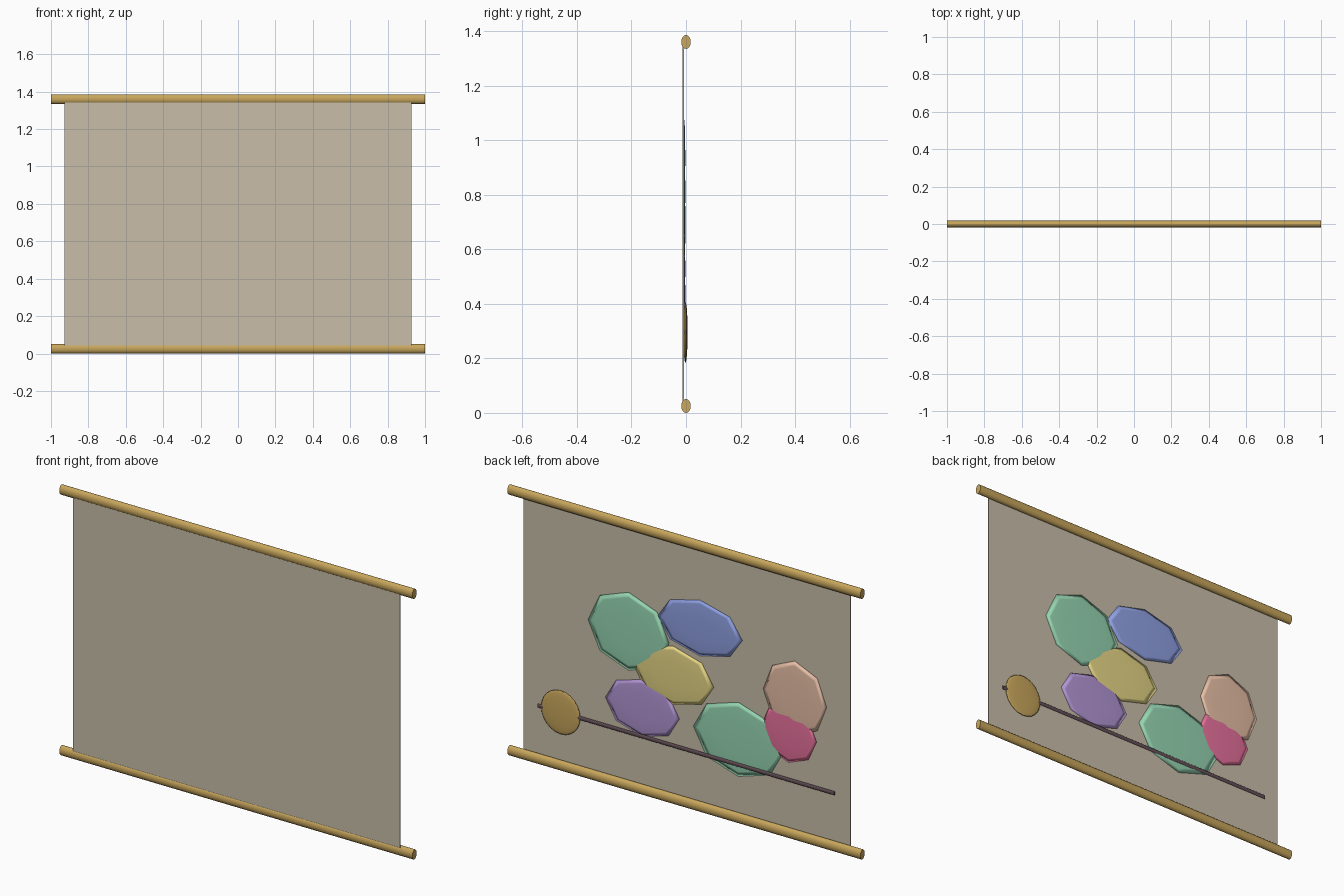
import bpy, math

if "Cube" in bpy.data.objects:
    bpy.data.objects.remove(bpy.data.objects["Cube"])


def srgb(r, g, b):
    lin = lambda c: c / 12.92 if c <= 0.04045 else ((c + 0.055) / 1.055) ** 2.4
    return tuple(lin(c / 255) for c in (r, g, b)) + (1.0,)


def material(name, *rgb):
    m = bpy.data.materials.new(name)
    m.diffuse_color = srgb(*rgb)
    m.use_nodes = True
    m.node_tree.nodes["Principled BSDF"].inputs["Base Color"].default_value = m.diffuse_color
    return m


gold = material("gold", 200, 166, 92)
cloth = material("beige_cloth", 200, 190, 170)
wood = material("dark_wood", 100, 80, 88)
mint = material("mint", 150, 213, 178)
blue = material("soft_blue", 143, 160, 226)
yellow = material("soft_yellow", 230, 214, 134)
purple = material("lilac", 178, 149, 212)
peach = material("peach", 240, 198, 172)
pink = material("rose", 233, 114, 158)


def finish(name, mat, smooth_angle=None):
    o = bpy.context.object
    o.name = name
    o.data.materials.append(mat)
    bpy.ops.object.transform_apply(location=False, rotation=True, scale=True)
    if smooth_angle:
        bpy.ops.object.shade_smooth_by_angle(angle=math.radians(smooth_angle))
    return o


def bar(name, mat, z, length, ry, rz, y=0.0, sides=16):
    """Bar along x with an oval section."""
    bpy.ops.mesh.primitive_cylinder_add(vertices=sides, radius=1, depth=length,
                                        location=(0, y, z), rotation=(0, math.pi / 2, 0))
    o = bpy.context.object
    o.scale = (rz, ry, 1)
    return finish(name, mat, 50)


def lens(name, mat, x, z, rx, rz, y, ry, segments, rings):
    """Flattened sphere whose pole points backwards."""
    bpy.ops.mesh.primitive_uv_sphere_add(segments=segments, ring_count=rings, radius=1,
                                         location=(x, y, z), rotation=(math.pi / 2, 0, 0))
    o = bpy.context.object
    o.scale = (rx, rz, ry)
    finish(name, mat)
    bpy.ops.object.shade_smooth()


# Hanging cloth
bpy.ops.mesh.primitive_cube_add(size=1, location=(0, -0.010, 0.693))
bpy.context.object.scale = (1.855, 0.004, 1.33)
finish("cloth_panel", cloth)

# Top and bottom rollers
bar("top_roller", gold, 1.36, 2.0, 0.0175, 0.0255)
bar("bottom_roller", gold, 0.0255, 2.0, 0.0175, 0.0255)

# Eight-sided petals on the back: x, z, half width, half height
petals = [
    ("upper_mint_petal", mint, 0.33, 0.81, 0.23, 0.20),
    ("blue_petal", blue, -0.075, 0.935, 0.24, 0.143),
    ("yellow_petal", yellow, 0.077, 0.652, 0.23, 0.15),
    ("lilac_petal", purple, 0.252, 0.438, 0.21, 0.146),
    ("lower_mint_petal", mint, -0.292, 0.423, 0.255, 0.19),
    ("peach_petal", peach, -0.612, 0.72, 0.18, 0.19),
    ("rose_petal", pink, -0.577, 0.528, 0.158, 0.147),
]
for name, mat, x, z, rx, rz in petals:
    lens(name, mat, x, z, rx, rz, -0.007, 0.0045, 8, 6)

# Thin stick and round boss
bar("stick", wood, 0.295, 1.68, 0.004, 0.0105, y=-0.002, sides=8)
lens("round_boss", gold, 0.711, 0.295, 0.111, 0.112, -0.002, 0.008, 24, 12)
